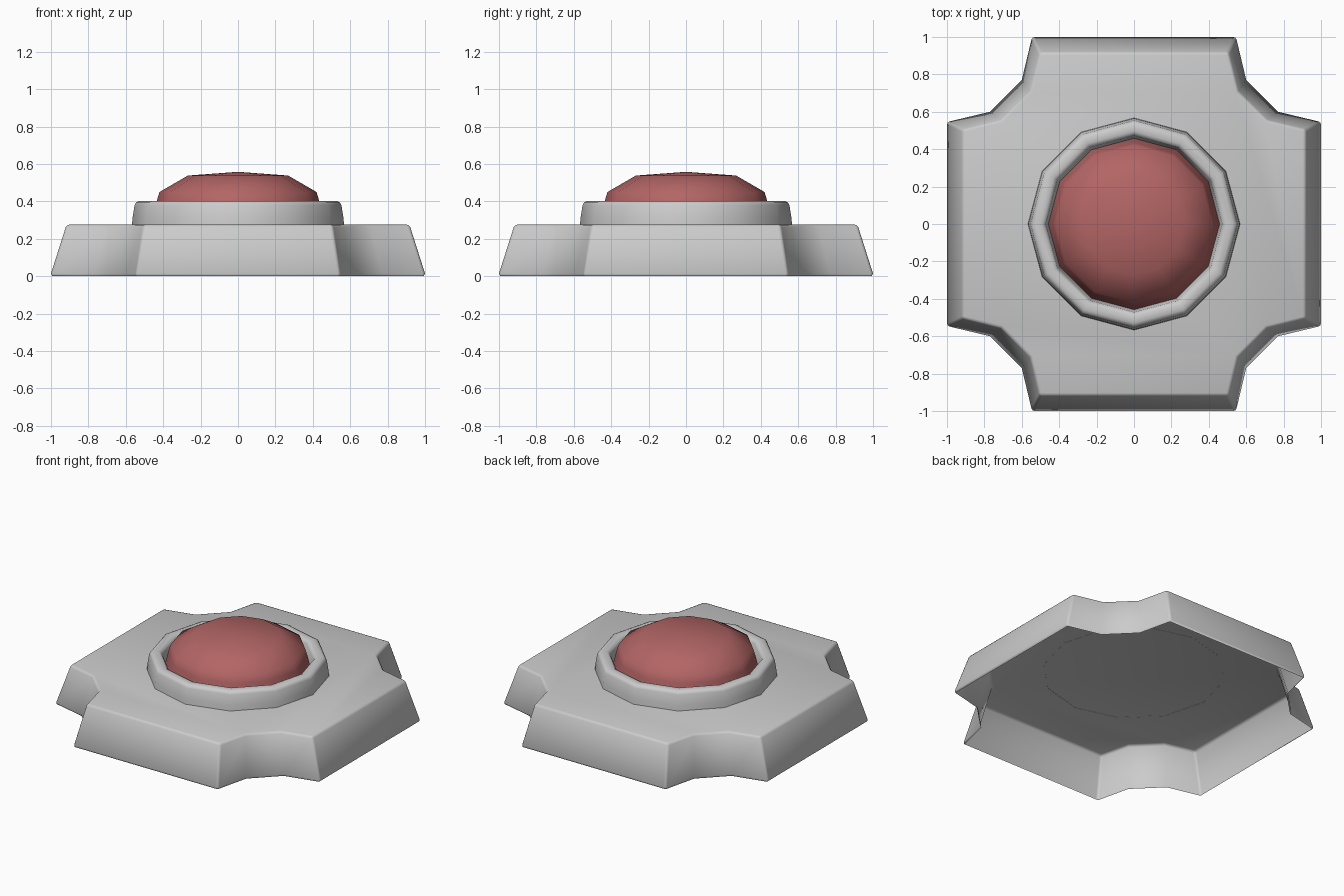
import bpy, bmesh, math

if "Cube" in bpy.data.objects:
    bpy.data.objects.remove(bpy.data.objects["Cube"])


def finish(name, bm, angle):
    bmesh.ops.remove_doubles(bm, verts=bm.verts, dist=1e-5)
    bmesh.ops.recalc_face_normals(bm, faces=bm.faces)
    mesh = bpy.data.meshes.new(name)
    bm.to_mesh(mesh)
    bm.free()
    ob = bpy.data.objects.new(name, mesh)
    bpy.context.collection.objects.link(ob)
    bpy.ops.object.select_all(action='DESELECT')
    ob.select_set(True)
    bpy.context.view_layer.objects.active = ob
    bpy.ops.object.shade_smooth_by_angle(angle=math.radians(angle))
    return ob


def loft(bm, loops):
    rings = [[bm.verts.new(p) for p in loop] for loop in loops]
    n = len(rings[0])
    for a, b in zip(rings, rings[1:]):
        for i in range(n):
            j = (i + 1) % n
            bm.faces.new((a[i], a[j], b[j], b[i]))
    return rings


def outline(corner, z):
    # one notched corner repeated around four quarters
    pts = []
    for k in range(4):
        c, s = round(math.cos(k * math.pi / 2)), round(math.sin(k * math.pi / 2))
        pts += [(c * x - s * y, s * x + c * y, z) for x, y in corner]
    return pts


def circle(r, z, n=12):
    return [(r * math.cos(2 * math.pi * i / n), r * math.sin(2 * math.pi * i / n), z)
            for i in range(n)]


# Base plate: open-bottomed, tapered, notched corners, bevelled edges
low = [(1, .545), (.77, .6), (.6, .77), (.545, 1)]
high = [(.917, .505), (.71, .555), (.555, .71), (.505, .917)]
foot = [(x * .992, y * .992) for x, y in low]
bm = bmesh.new()
rings = loft(bm, [outline(foot, 0), outline(low, .014), outline(high, .275)])
bm.faces.new(rings[-1])
bmesh.ops.recalc_face_normals(bm, faces=bm.faces)
top = set(rings[-1])
edges = [e for e in bm.edges
         if (e.verts[0] in top or e.verts[1] in top)
         and e.calc_face_angle(0) > math.radians(40)]
bmesh.ops.bevel(bm, geom=edges, offset=.014, segments=2, profile=.5, affect='EDGES')
finish("base_plate", bm, 40)

# Collar ring around the button
bm = bmesh.new()
loft(bm, [circle(r, z) for r, z in
          [(.567, .274), (.564, .31), (.553, .38), (.546, .393), (.53, .401),
           (.495, .401), (.48, .393), (.472, .38), (.457, .29)]])
finish("collar_ring", bm, 40)

# Domed push button
bm = bmesh.new()
rings = loft(bm, [circle(r, z) for r, z in
                  [(.462, .276), (.435, .40), (.42, .45), (.268, .538)]])
apex = bm.verts.new((0, 0, .558))
for i in range(12):
    bm.faces.new((rings[-1][i], rings[-1][(i + 1) % 12], apex))
button = finish("button_dome", bm, 60)
red = bpy.data.materials.new("button_red")
red.diffuse_color = (.45, .13, .13, 1)
red.use_nodes = True
red.node_tree.nodes["Principled BSDF"].inputs["Base Color"].default_value = red.diffuse_color
button.data.materials.append(red)
